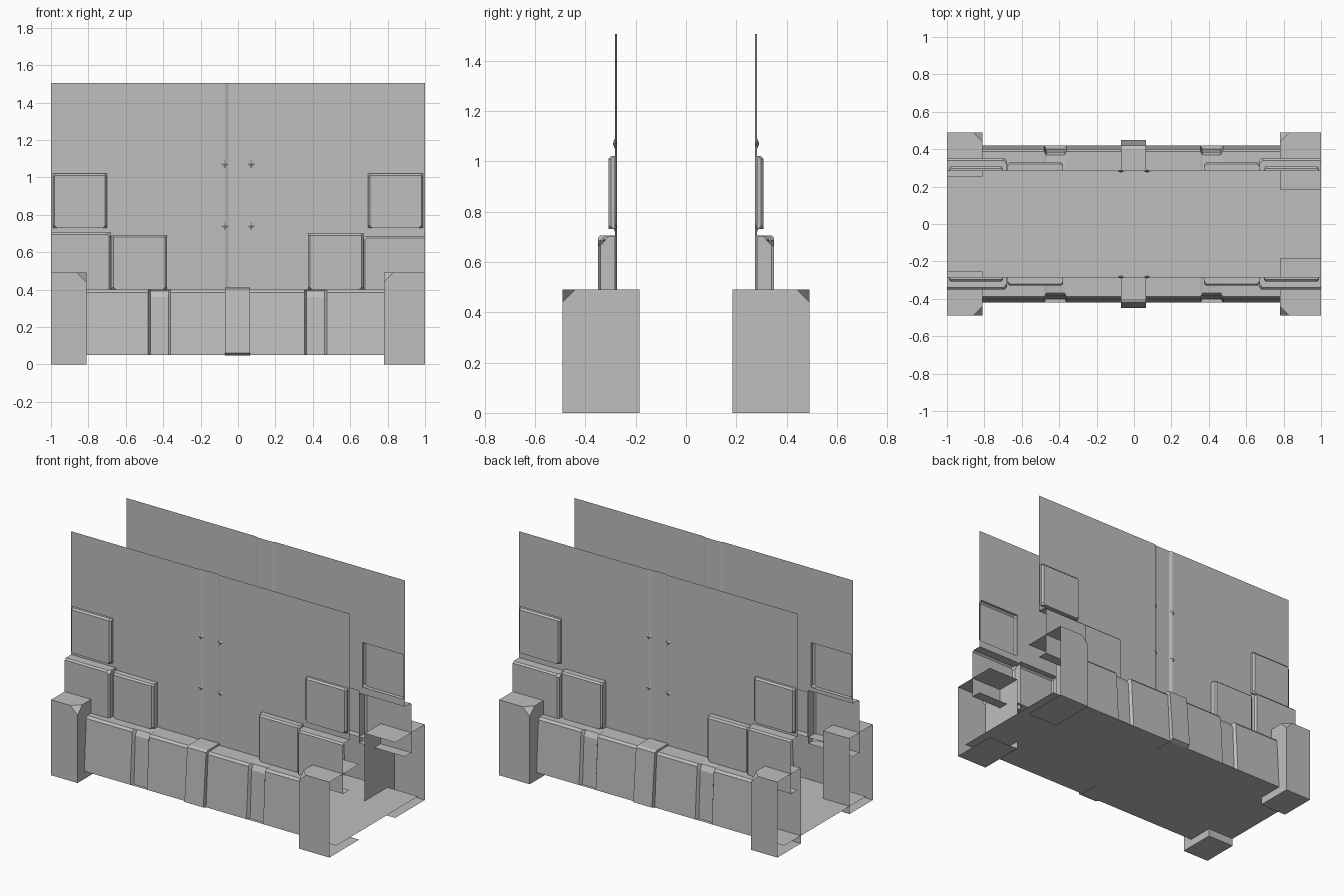
import bpy
import bmesh
from mathutils import Vector

cube = bpy.data.objects.get("Cube")
if cube:
    bpy.data.objects.remove(cube, do_unlink=True)

grey = bpy.data.materials.new("plain grey")
grey.use_nodes = True
COLOUR = (0.52, 0.52, 0.52, 1)
grey.diffuse_color = COLOUR
bsdf = grey.node_tree.nodes["Principled BSDF"]
bsdf.inputs["Base Color"].default_value = COLOUR
bsdf.inputs["Roughness"].default_value = 0.8


def finish(name, bm, mirrored=True):
    """Turn a bmesh into an object, repeated on the back side."""
    mesh = bpy.data.meshes.new(name)
    bm.to_mesh(mesh)
    bm.free()
    mesh.materials.append(grey)
    obj = bpy.data.objects.new(name, mesh)
    bpy.context.scene.collection.objects.link(obj)
    if mirrored:
        mod = obj.modifiers.new("back copy", 'MIRROR')
        mod.use_axis = (False, True, False)
        mod.use_mirror_merge = False
    return obj


def shell(name, lo, hi, open_dirs=(), cuts=()):
    """Box with flat corner or edge cuts; faces along open_dirs are removed."""
    lo, hi = Vector(lo), Vector(hi)
    bm = bmesh.new()
    bmesh.ops.create_cube(bm, size=1)
    for v in bm.verts:
        v.co = Vector([(lo[i] + hi[i]) / 2 + v.co[i] * (hi[i] - lo[i]) for i in range(3)])
    for signs, size in cuts:
        point = Vector([hi[i] if signs[i] > 0 else lo[i] for i in range(3)])
        normal = Vector([signs[i] / size[i] for i in range(3)])
        axis = next(i for i in range(3) if signs[i])
        point[axis] -= signs[axis] * size[axis]
        res = bmesh.ops.bisect_plane(bm, geom=bm.verts[:] + bm.edges[:] + bm.faces[:],
                                     plane_co=point, plane_no=normal, clear_outer=True)
        rim = [g for g in res["geom_cut"] if isinstance(g, bmesh.types.BMEdge)]
        if rim:
            bmesh.ops.edgenet_fill(bm, edges=rim)
    bmesh.ops.recalc_face_normals(bm, faces=bm.faces[:])
    bm.normal_update()
    gone = [f for f in bm.faces if any(f.normal.dot(Vector(d)) > 0.999 for d in open_dirs)]
    bmesh.ops.delete(bm, geom=gone, context='FACES')
    return finish(name, bm)


def cell_sheet(name, xs, rows, place, skip=lambda x, r: False):
    """Sheet of quads over xs and rows; place() gives each point."""
    bm = bmesh.new()
    grid = [[bm.verts.new(place(i, j)) for j in range(len(rows))] for i in range(len(xs))]
    for i in range(len(xs) - 1):
        for j in range(len(rows) - 1):
            mid = (grid[i][j].co + grid[i + 1][j + 1].co) / 2
            if not skip(mid.x, mid.z):
                bm.faces.new((grid[i][j], grid[i + 1][j], grid[i + 1][j + 1], grid[i][j + 1]))
    bmesh.ops.dissolve_limit(bm, angle_limit=0.01, verts=bm.verts[:], edges=bm.edges[:])
    return finish(name, bm)


BACK = (0, 1, 0)
WALL = -0.283

# Raised wall blocks: name, x range, z range, outer y, corner cut, open end
blocks = [
    ("upper_plate_left", 0.695, 0.99, 0.73, 1.02, -0.308, 0.022, 0),
    ("upper_plate_right", -0.99, -0.70, 0.73, 1.02, -0.308, 0.022, 0),
    ("inner_block_left", 0.375, 0.67, 0.40, 0.70, -0.33, 0.022, 0),
    ("inner_block_right", -0.675, -0.38, 0.40, 0.69, -0.33, 0.022, 0),
    ("end_block_left", 0.67, 1.0, 0.36, 0.685, -0.35, 0.03, 1),
    ("end_block_right", -1.0, -0.68, 0.36, 0.705, -0.35, 0.03, -1),
]
for name, x0, x1, z0, z1, y, c, end in blocks:
    edge = (0.01, 0.01, 0.01)
    cuts = [((0, -1, 1), edge)]
    for side in (-1, 1):
        if side != end:
            cuts.append(((side, -1, 0), edge))
            cuts += [((side, -1, up), (c, c, c)) for up in (-1, 1)]
    dirs = [BACK] + ([(end, 0, 0)] if end else [])
    shell(name, (x0, y, z0), (x1, WALL, z1), dirs, cuts)

# Thin tall wall with a shallow centre channel and openings behind the blocks
xs = sorted({-1, 1, -0.07, -0.05, 0.05, 0.07} | {b[k] for b in blocks for k in (1, 2)})
zs = sorted({0.40, 1.505} | {b[k] for b in blocks for k in (3, 4) if b[k] > 0.4})
cell_sheet("tall_wall", xs, zs,
           lambda i, j: (xs[i], WALL + (0.008 if abs(xs[i]) < 0.06 else 0), zs[j]),
           lambda x, z: any(b[1] < x < b[2] and b[3] < z < b[4] for b in blocks))

# Small studs along the channel
bm = bmesh.new()
for x in (-0.07, 0.07):
    for z in (0.74, 1.07):
        made = bmesh.ops.create_uvsphere(bm, u_segments=4, v_segments=2, radius=0.02)
        for v in made["verts"]:
            v.co = Vector((x + v.co.x, WALL + v.co.y * 0.4, z + v.co.z))
finish("channel_studs", bm)

# Sloped base skirt with two recessed strips
full = [(-0.42, 0.05), (-0.40, 0.385), (-0.388, 0.40), (WALL, 0.40)]
recess = [(-0.40, 0.05), (-0.385, 0.36), (-0.368, 0.393), (WALL, 0.40)]
stations = [(-0.81, full)]
for a, b in ((-0.48, -0.36), (0.355, 0.475)):
    stations += [(a, full), (a + 0.012, recess), (b - 0.012, recess), (b, full)]
stations.append((0.78, full))
cell_sheet("base_skirt", stations, full,
           lambda i, j: (stations[i][0], *stations[i][1][j]))

# Centre pier standing proud of the skirt
shell("centre_pier", (-0.07, -0.45, 0.048), (0.065, WALL, 0.412), [BACK],
      [((0, -1, 1), (1, 0.03, 0.36)), ((0, -1, 1), (1, 0.05, 0.02)),
       ((0, -1, -1), (1, 0.03, 0.012))])

# Corner blocks, open at the ends
shell("corner_block_left", (0.78, -0.49, 0), (1, -0.185, 0.49), [BACK, (1, 0, 0)],
      [((-1, -1, 1), (0.05, 0.05, 0.05))])
shell("corner_block_right", (-1, -0.49, 0), (-0.81, -0.25, 0.49), [(-1, 0, 0)],
      [((1, -1, 1), (0.05, 0.05, 0.05))])

# Floor
bm = bmesh.new()
bmesh.ops.create_grid(bm, x_segments=1, y_segments=1, size=1)
for v in bm.verts:
    v.co = Vector((v.co.x, v.co.y * 0.42, 0.05))
finish("floor", bm, mirrored=False)
